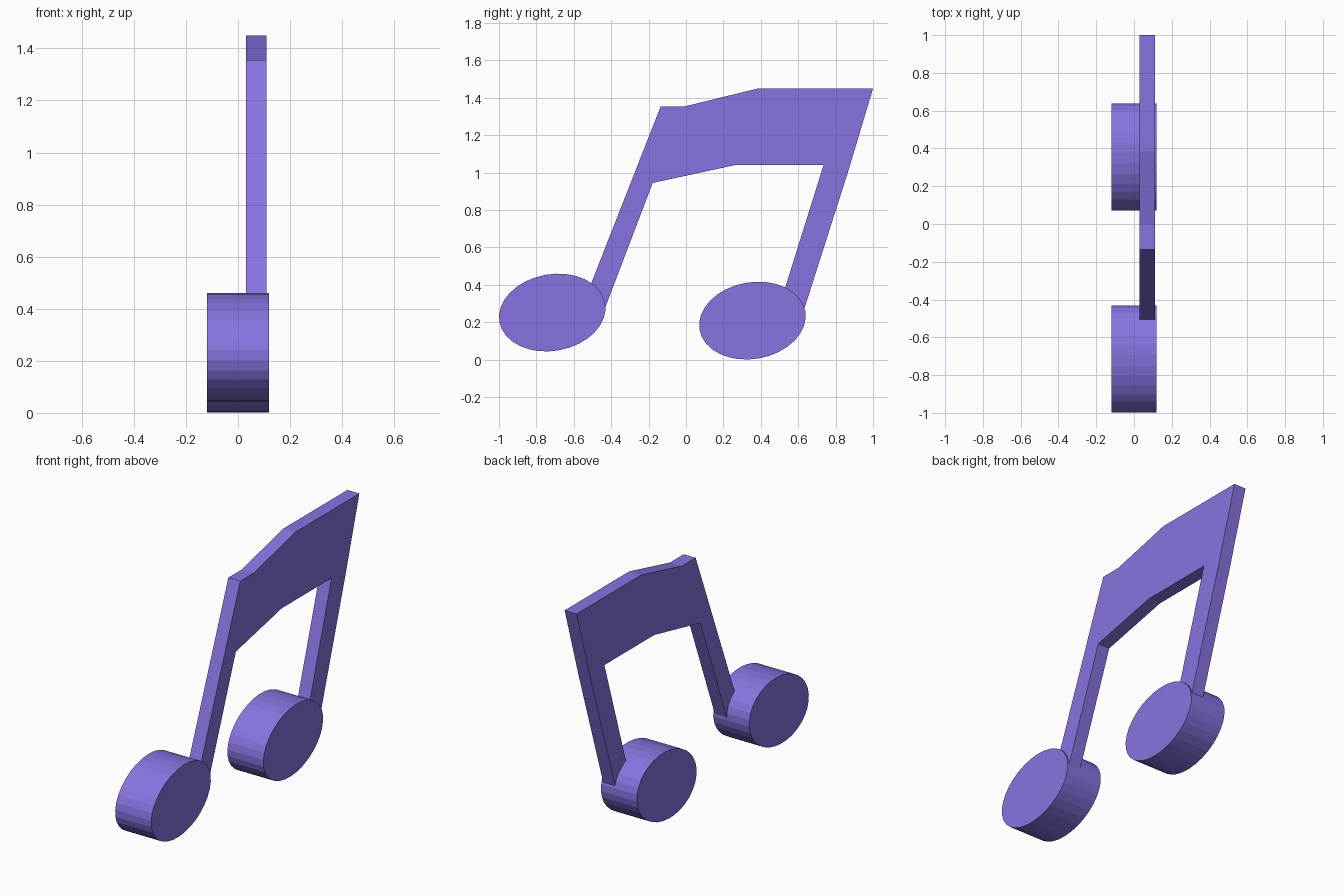
import bpy, bmesh, math

if "Cube" in bpy.data.objects:
    bpy.data.objects.remove(bpy.data.objects["Cube"])

purple = bpy.data.materials.new("purple")
purple.diffuse_color = (0.25, 0.17, 0.75, 1)
purple.use_nodes = True
purple.node_tree.nodes["Principled BSDF"].inputs["Base Color"].default_value = purple.diffuse_color


def extrude_profile(name, points, x0, x1):
    """Solid from a (y, z) outline extruded along x."""
    bm = bmesh.new()
    face = bm.faces.new([bm.verts.new((x0, y, z)) for y, z in points])
    ext = bmesh.ops.extrude_face_region(bm, geom=[face])
    for v in ext["geom"]:
        if isinstance(v, bmesh.types.BMVert):
            v.co.x = x1
    bmesh.ops.recalc_face_normals(bm, faces=bm.faces)
    mesh = bpy.data.meshes.new(name)
    bm.to_mesh(mesh)
    bm.free()
    mesh.materials.append(purple)
    obj = bpy.data.objects.new(name, mesh)
    bpy.context.collection.objects.link(obj)
    return obj


def tilted_ellipse(cy, cz, a, b, tilt, sides=32):
    c, s = math.cos(tilt), math.sin(tilt)
    pts = []
    for i in range(sides):
        t = 2 * math.pi * i / sides
        u, v = a * math.cos(t), b * math.sin(t)
        pts.append((cy + u * c - v * s, cz + u * s + v * c))
    return pts


# Two slanted stems joined by the bent beam
frame = [(-0.135, 1.355), (-0.005, 1.355), (0.385, 1.45), (1.0, 1.45),
         (0.865, 1.0), (0.632, 0.27), (0.527, 0.375),
         (0.735, 1.04), (0.26, 1.04), (-0.178, 0.945),
         (-0.435, 0.27), (-0.508, 0.405)]
extrude_profile("stems_and_beam", frame, 0.03, 0.11)

# Oval note heads
for name, cy, cz in (("left_note_head", -0.715, 0.252),
                     ("right_note_head", 0.355, 0.209)):
    extrude_profile(name, tilted_ellipse(cy, cz, 0.287, 0.205, math.radians(10)),
                    -0.12, 0.12)
